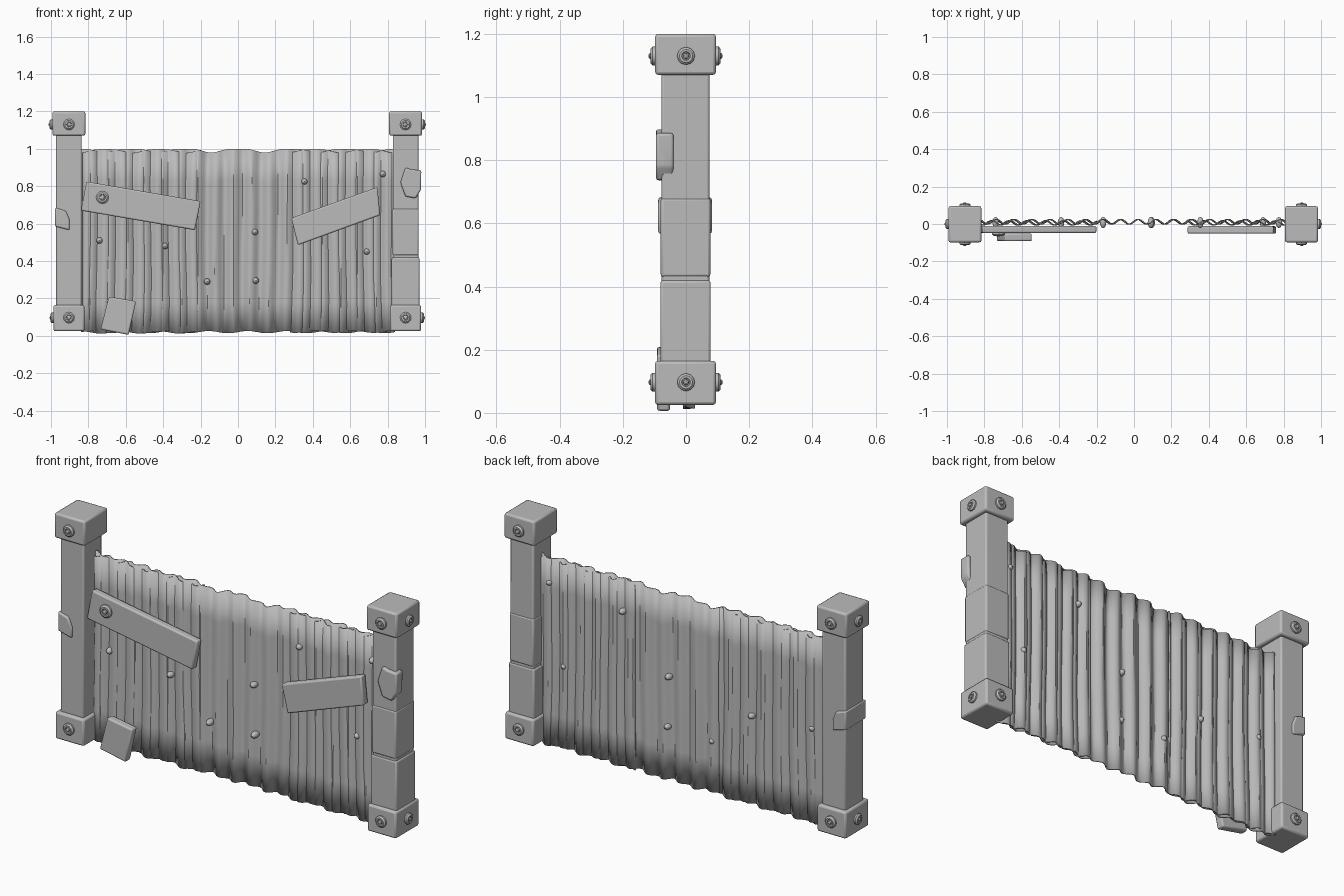
import bpy, bmesh, math
from math import sin, cos, pi
from mathutils import Vector, Matrix

cube = bpy.data.objects.get("Cube")
if cube:
    bpy.data.objects.remove(cube)

grey = bpy.data.materials.new("weathered_grey")
grey.use_nodes = True
COL = (0.5, 0.5, 0.5, 1)
grey.diffuse_color = COL
grey.node_tree.nodes["Principled BSDF"].inputs["Base Color"].default_value = COL


def finish(name, bm, bevel=0.0, thick=0.0):
    bmesh.ops.recalc_face_normals(bm, faces=bm.faces)
    me = bpy.data.meshes.new(name)
    bm.to_mesh(me)
    bm.free()
    ob = bpy.data.objects.new(name, me)
    bpy.context.collection.objects.link(ob)
    me.materials.append(grey)
    if thick:
        m = ob.modifiers.new("Thickness", "SOLIDIFY")
        m.thickness, m.offset = thick, 0
    if bevel:
        m = ob.modifiers.new("Soft edges", "BEVEL")
        m.width, m.segments = bevel, 2
    bpy.ops.object.select_all(action="DESELECT")
    ob.select_set(True)
    bpy.context.view_layer.objects.active = ob
    bpy.ops.object.shade_smooth_by_angle(angle=math.radians(35))
    return ob


def box(name, lo, hi, bevel=0.008):
    lo, hi = Vector(lo), Vector(hi)
    bm = bmesh.new()
    bmesh.ops.create_cube(bm, size=1)
    for v in bm.verts:
        v.co = (lo + hi) / 2 + v.co * (hi - lo)
    return finish(name, bm, bevel)


def slab(name, outline, y0, y1, bevel=0.008):
    """Outline in x and z, extruded from y0 to y1."""
    bm = bmesh.new()
    face = bm.faces.new([bm.verts.new((x, y0, z)) for x, z in outline])
    ext = bmesh.ops.extrude_face_region(bm, geom=[face])
    for v in ext["geom"]:
        if isinstance(v, bmesh.types.BMVert):
            v.co.y = y1
    return finish(name, bm, bevel)


def bolt(name, pos, normal, r=0.03):
    """Tapered washer with a small domed pin, built along the normal."""
    bm = bmesh.new()
    rings = [(1, -0.01), (1, 0.008), (0.75, 0.015), (0.5, 0.015),
             (0.45, 0.009), (0.33, 0.009), (0.3, 0.017), (0.15, 0.02)]
    n, prev = 12, None
    for k, h in rings:
        ring = [bm.verts.new((r * k * cos(2 * pi * i / n), r * k * sin(2 * pi * i / n), h))
                for i in range(n)]
        if prev:
            for i in range(n):
                j = (i + 1) % n
                bm.faces.new((prev[i], prev[j], ring[j], ring[i]))
        prev = ring
    bm.faces.new(prev)
    turn = Vector(normal).to_track_quat("Z", "Y").to_matrix().to_4x4()
    bm.transform(Matrix.Translation(pos) @ turn)
    return finish(name, bm)


def sheet(name, x0, x1, y, amp, phase, top, bottom):
    """Corrugated panel with a gently ragged top and bottom edge."""
    bm = bmesh.new()
    n, rows = round((x1 - x0) / 0.0125), 6
    grid = []
    for i in range(n + 1):
        x = x0 + (x1 - x0) * i / n
        zt = top - 0.02 * abs(sin(11 * x + phase)) ** 4
        zb = bottom + 0.006 * sin(30 * x + phase)
        col = []
        for j in range(rows + 1):
            t = j / rows
            wave = sin(2 * pi * x / 0.095 + phase + 0.5 * sin(5 * t + 7 * x) * (1 - t))
            col.append(bm.verts.new((x, y + amp * wave, zb + (zt - zb) * t)))
        grid.append(col)
    for a, b in zip(grid, grid[1:]):
        for j in range(rows):
            bm.faces.new((a[j], b[j], b[j + 1], a[j + 1]))
    return finish(name, bm, thick=0.006)


# Posts with caps, feet and bolts
for side, s, cx in (("right", -1, -0.904), ("left", 1, 0.896)):
    box(side + "_post", (cx - 0.068, -0.077, 0.05), (cx + 0.068, 0.074, 1.15))
    for part, z0, z1, w, zb in (("cap", 1.07, 1.2, 0.088, 1.13), ("foot", 0.025, 0.165, 0.083, 0.097)):
        box(f"{side}_{part}", (cx - w, -0.098, z0), (cx + w, 0.095, z1), 0.01)
        bolt(f"{side}_{part}_front_bolt", (cx, -0.098, zb), (0, -1, 0))
        bolt(f"{side}_{part}_back_bolt", (cx, 0.095, zb), (0, 1, 0))
        bolt(f"{side}_{part}_side_bolt", (cx + s * w, 0, zb), (s, 0, 0), 0.028)

# Metal sleeves and patches wrapped round the posts
box("left_post_lower_sleeve", (0.822, -0.081, 0.1), (0.97, 0.078, 0.42))
box("left_post_middle_sleeve", (0.826, -0.08, 0.43), (0.966, 0.077, 0.68))
slab("left_post_patch", [(0.895, 0.90), (0.925, 0.89), (0.98, 0.885), (0.978, 0.78),
                         (0.95, 0.735), (0.895, 0.745), (0.868, 0.82)], -0.095, -0.04)
slab("right_post_patch", [(-0.978, 0.685), (-0.92, 0.668), (-0.9, 0.62),
                          (-0.9, 0.565), (-0.978, 0.585)], -0.088, 0.082)

# Corrugated sheets: one full width, two overlapping panels in front
sheet("back_sheet", -0.84, 0.84, 0.012, 0.013, 0.0, 1.0, 0.02)
sheet("front_sheet_right", -0.83, -0.2, 0.006, 0.012, 1.5, 0.998, 0.018)
sheet("front_sheet_left", 0.28, 0.83, 0.006, 0.012, 1.8, 0.998, 0.022)

# Boards fixed over the sheets
slab("long_board", [(-0.81, 0.825), (-0.2, 0.72), (-0.23, 0.565), (-0.84, 0.67)], -0.048, -0.01)
bolt("long_board_bolt", (-0.725, -0.048, 0.74), (0, -1, 0), 0.034)
slab("short_board", [(0.745, 0.795), (0.76, 0.645), (0.32, 0.485), (0.285, 0.63)], -0.052, -0.012)
slab("small_board", [(-0.69, 0.21), (-0.545, 0.185), (-0.585, 0.005), (-0.735, 0.035)], -0.092, -0.05)

# Rivets going through the sheets
for i, (x, z) in enumerate([(0.355, 0.825), (0.775, 0.865), (0.09, 0.555), (0.095, 0.295),
                            (-0.165, 0.29), (-0.39, 0.48), (-0.74, 0.51), (0.69, 0.45)]):
    bm = bmesh.new()
    bmesh.ops.create_uvsphere(bm, u_segments=12, v_segments=8, radius=1)
    bm.transform(Matrix.Translation((x, 0.008, z)) @ Matrix.Diagonal((0.017, 0.03, 0.017, 1)))
    finish(f"rivet_{i + 1}", bm)
